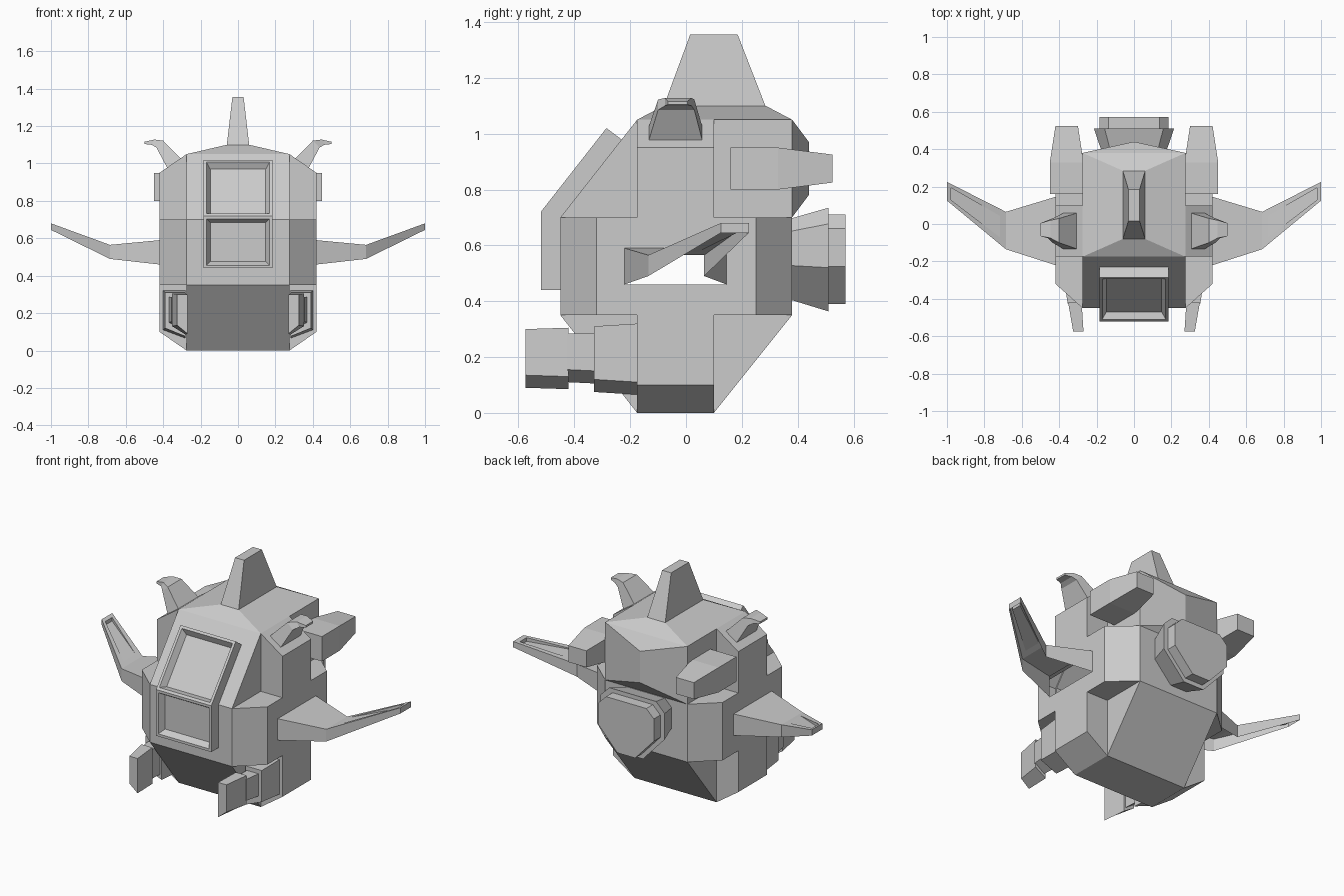
import bpy, bmesh, math
from mathutils import Vector

if "Cube" in bpy.data.objects:
    bpy.data.objects.remove(bpy.data.objects["Cube"], do_unlink=True)

grey = bpy.data.materials.new("light_grey")
grey.use_nodes = True
COL = (0.6, 0.6, 0.6, 1)
grey.diffuse_color = COL
grey.node_tree.nodes["Principled BSDF"].inputs["Base Color"].default_value = COL


def finish(name, bm, mirror=False, recalc=True):
    if recalc:
        bmesh.ops.recalc_face_normals(bm, faces=bm.faces)
    me = bpy.data.meshes.new(name)
    bm.to_mesh(me)
    bm.free()
    me.materials.append(grey)
    ob = bpy.data.objects.new(name, me)
    bpy.context.scene.collection.objects.link(ob)
    if mirror:
        m = ob.modifiers.new("mirror", 'MIRROR')
        m.use_mirror_merge = False
    return ob


def loft(name, rings, mirror=False):
    """Closed solid through a list of equal-length rings."""
    bm = bmesh.new()
    vs = [[bm.verts.new(p) for p in r] for r in rings]
    n = len(vs[0])
    for a, b in zip(vs, vs[1:]):
        for i in range(n):
            j = (i + 1) % n
            bm.faces.new((a[i], a[j], b[j], b[i]))
    bm.faces.new(vs[0])
    bm.faces.new(vs[-1])
    return finish(name, bm, mirror)


def hull(name, pts):
    bm = bmesh.new()
    vs = [bm.verts.new(p) for p in pts]
    bmesh.ops.convex_hull(bm, input=vs)
    bmesh.ops.dissolve_limit(bm, angle_limit=0.01, verts=bm.verts, edges=bm.edges)
    return finish(name, bm)


def both(pts):
    return [(s * x, y, z) for x, y, z in pts for s in (1, -1)]


# Body: centre hulls, eight-sided waist and side columns, joined into one shell
W, S = 0.275, 0.42
lower = [(W, -.175, 0), (W, .10, 0), (W, -.45, .35), (W, .38, .35), (W, -.45, .70), (W, .38, .70)]
upper = [(W, -.45, .70), (W, .38, .70), (W, -.175, 1.05), (W, .38, 1.05), (.06, -.08, 1.10), (.06, .285, 1.10)]
body = hull("body", both(lower))
roof = hull("upper_body", both(upper) + [(0, .44, .97), (0, .44, .78)])
waist = hull("waist", both([(x, y, z) for z in (.35, .70)
                            for x, y in ((W, -.45), (S, -.32), (S, .25), (W, .38))]))
column = hull("side_column", both([(x, y, z) for y in (-.175, .10)
                                   for x, z in ((W, 0), (S, .10), (S, .95), (W, 1.05))]))
for part in (roof, waist, column):
    m = body.modifiers.new("join", 'BOOLEAN')
    m.operation, m.solver, m.object = 'UNION', 'EXACT', part
dg = bpy.context.evaluated_depsgraph_get()
bm = bmesh.new()
bm.from_mesh(body.evaluated_get(dg).to_mesh())
body.modifiers.clear()
for part in (roof, waist, column):
    bpy.data.objects.remove(part, do_unlink=True)

# Openings in the sides where the hollow wings join
for co, no in (((0, -.22, 0), (0, 1, 0)), ((0, .145, 0), (0, 1, 0)),
               ((0, 0, .46), (0, 0, 1)), ((0, 0, .59), (0, 0, 1))):
    fs = [f for f in bm.faces if abs(f.calc_center_median().x) > S - .005]
    geo = fs + list({e for f in fs for e in f.edges}) + list({v for f in fs for v in f.verts})
    bmesh.ops.bisect_plane(bm, geom=geo, plane_co=co, plane_no=no, dist=1e-5)
holes = []
for f in bm.faces:
    c = f.calc_center_median()
    if abs(c.x) > S - .005 and -.22 < c.y < .145 and .46 < c.z < .59:
        holes.append(f)
bmesh.ops.delete(bm, geom=holes, context='FACES')
bm.to_mesh(body.data)
bm.free()

# Top fin
loft("top_fin", [[(-x, a, z), (x, a, z), (x, b, z), (-x, b, z)]
                 for x, a, b, z in ((.06, -.08, .285, 1.098), (.03, .015, .185, 1.355))])

# Front window frame with two recessed panes
prof = [(-.44, .44), (-.52, .44), (-.52, .72), (-.285, 1.02), (-.225, .975), (-.44, .70)]
frame = loft("window_frame", [[(x, y, z) for y, z in prof] for x in (-.185, .185)])
bm = bmesh.new()
bm.from_mesh(frame.data)
bm.normal_update()
panes = [f for f in bm.faces if f.normal.y < -.5 and f.calc_center_median().y < -.38]
bmesh.ops.inset_individual(bm, faces=panes, thickness=.022)
bmesh.ops.inset_individual(bm, faces=panes, thickness=.03, depth=-.035)
bm.to_mesh(frame.data)
bm.free()

# Rear engine: flared skirt and smaller cap
eng = [(-.135, .155), (.135, .155), (.185, .105), (.185, -.03), (.06, -.165),
       (-.06, -.165), (-.185, -.03), (-.185, .105)]
ring = lambda y, k: [(x * k, y, .555 + z * k) for x, z in eng]
loft("engine", [ring(.37, .9), ring(.51, 1.16), ring(.51, 1.0), ring(.572, 1.0)])

# Rear side pods
loft("pod", [[(x0, y, z0), (x1, y, z0), (x1, y, z1), (x0, y, z1)] for y, x0, x1, z0, z1 in
             ((.16, .27, .45, .80, .95), (.33, .27, .45, .80, .95), (.525, .30, .42, .825, .925))], True)

# Curved horns on the shoulders
loft("horn", [[(xu, a, zu), (xu, b, zu), (xl, b, zl), (xl, a, zl)] for xu, zu, xl, zl, a, b in
              ((.30, 1.02, .375, .97, -.135, .06), (.40, 1.122, .436, 1.085, -.10, .03),
               (.447, 1.128, .462, 1.10, -.075, .02), (.50, 1.116, .50, 1.104, -.065, .005))], True)

# Swept wings, open underneath, with a sloping recess on the outer top
bm = bmesh.new()
sec = [(.42, -.22, .145, .46, .59), (.685, -.135, .065, .49, .565), (1.0, .125, .225, .645, .68)]
P = []
for x, a, b, lo, up in sec:
    P.append([bm.verts.new(p) for p in ((x, a, lo), (x, a, up), (x, b, up), (x, b, lo))])
for p, q in zip(P, P[1:]):
    bm.faces.new((p[0], q[0], q[1], p[1]))
    bm.faces.new((p[2], q[2], q[3], p[3]))
bm.faces.new((P[0][1], P[1][1], P[1][2], P[0][2]))
bm.faces.new(P[2])
rim = [P[1][1], P[2][1], P[2][2], P[1][2]]


def on_top(u, v):
    return rim[0].co.lerp(rim[1].co, u).lerp(rim[3].co.lerp(rim[2].co, u), v)


inn = [bm.verts.new(on_top(u, v)) for u, v in ((.1, .2), (.93, .2), (.93, .8), (.1, .8))]
for i in range(4):
    j = (i + 1) % 4
    bm.faces.new((rim[i], rim[j], inn[j], inn[i]))
d1, d2 = [bm.verts.new(inn[i].co - Vector((0, 0, .022))) for i in (1, 2)]
bm.faces.new((inn[0], d1, d2, inn[3]))
bm.faces.new((inn[1], inn[2], d2, d1))
bm.faces.new((inn[0], inn[1], d1))
bm.faces.new((inn[2], inn[3], d2))
finish("wing", bm, True, recalc=False)

# Lower front thrusters: block, neck and tapered nose, each with a chamfered bottom
def foot(y, x0, x1, z0, z1):
    return [(x0, y, z0), (x1, y, z0 + .045), (x1, y, z1), (x0, y, z1)]


loft("thruster_block", [foot(-.17, .28, .40, .065, .32), foot(-.33, .28, .39, .075, .31)], True)
loft("thruster_neck", [foot(-.32, .29, .37, .105, .285), foot(-.425, .29, .355, .11, .285)], True)
loft("thruster_nose", [foot(-.42, .28, .352, .085, .305), foot(-.575, .27, .325, .09, .30)], True)
